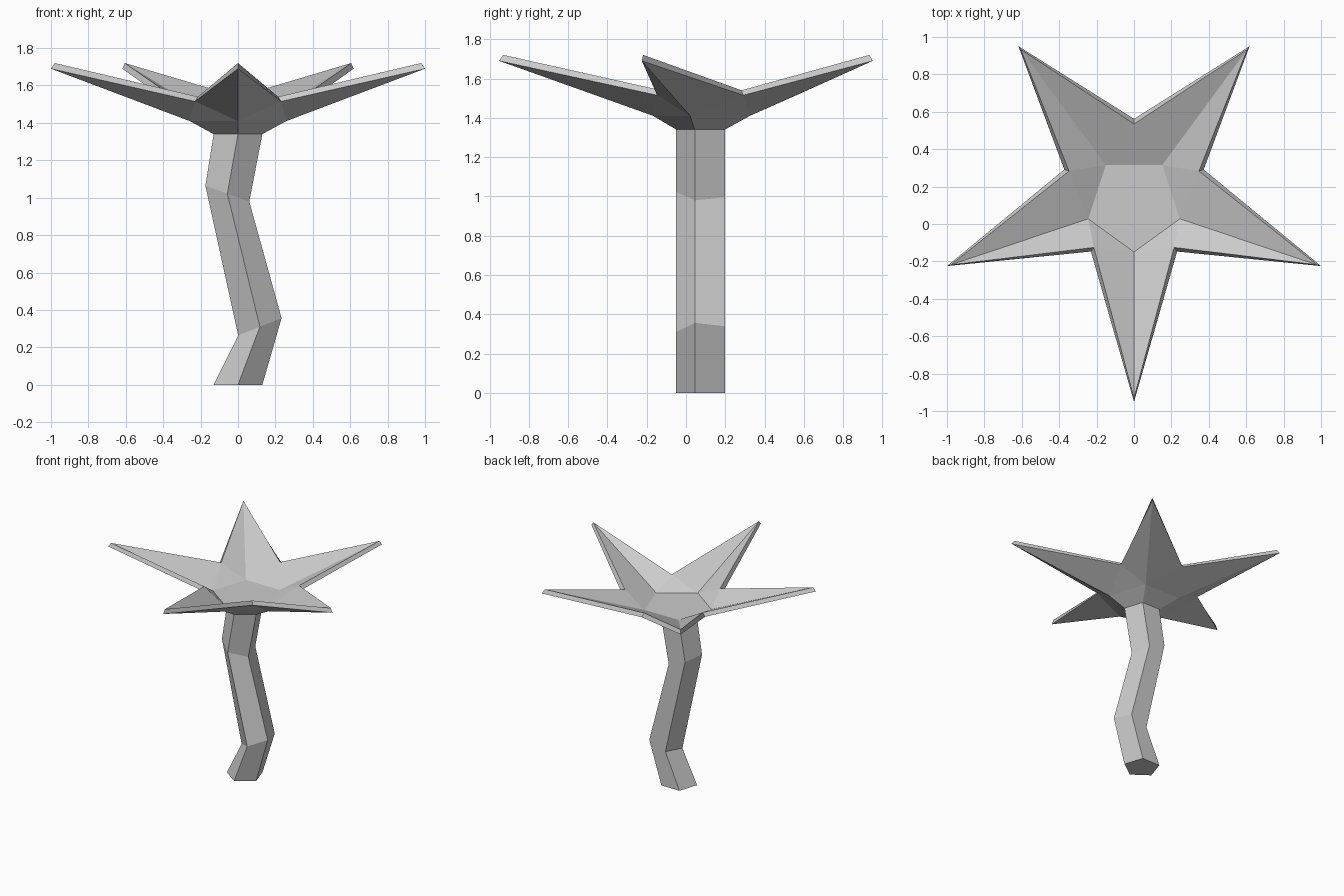
import bpy, bmesh
from math import cos, sin, radians

if "Cube" in bpy.data.objects:
    bpy.data.objects.remove(bpy.data.objects["Cube"])


def ring(bm, r, cy, z, turn=0.0, cx=0.0, sx=1.0, slope=0.0):
    """Five points around (cx, cy), the first facing the front; slope tilts the ring along x."""
    pts = []
    for i in range(5):
        a = radians(-90 + turn + 72 * i)
        x = r * sx * cos(a)
        pts.append(bm.verts.new((cx + x, cy + r * sin(a), z + slope * x)))
    return pts


def bridge(bm, a, b):
    n = len(a)
    for i in range(n):
        j = (i + 1) % n
        bm.faces.new((a[i], a[j], b[j], b[i]))


def finish(bm, name):
    bmesh.ops.recalc_face_normals(bm, faces=bm.faces[:])
    me = bpy.data.meshes.new(name)
    bm.to_mesh(me)
    bm.free()
    ob = bpy.data.objects.new(name, me)
    bpy.context.collection.objects.link(ob)
    return ob


def petals(bm, core, tips, notches):
    """Creased petals between a core pentagon and the star outline."""
    for i in range(5):
        j = (i + 1) % 5
        bm.faces.new((core[i], tips[i], notches[i]))
        bm.faces.new((core[i], notches[i], core[j]))
        bm.faces.new((core[j], notches[i], tips[j]))


# Star-shaped flower head: upper skin, thin rim, lower skin, funnel to the stem
bm = bmesh.new()
core_up = ring(bm, 0.257, 0.107, 1.44)
tips_up = ring(bm, 1.03, 0.10, 1.72)
notch_up = ring(bm, 0.365, 0.17, 1.54, turn=36)
core_lo = ring(bm, 0.272, 0.105, 1.41)
tips_lo = ring(bm, 1.0515, 0.10, 1.69)
notch_lo = ring(bm, 0.392, 0.17, 1.515, turn=36)
collar = ring(bm, 0.137, 0.087, 1.34)
bm.faces.new(core_up)
petals(bm, core_up, tips_up, notch_up)
petals(bm, core_lo, tips_lo, notch_lo)
rim_up = [v for p in zip(tips_up, notch_up) for v in p]
rim_lo = [v for p in zip(tips_lo, notch_lo) for v in p]
bridge(bm, rim_up, rim_lo)
bridge(bm, core_lo, collar)
finish(bm, "flower_head")

# Bent five-sided stem with mitred joints: (centre x, z, x scale, slope)
bm = bmesh.new()
path = [(0, 0, 1, 0), (0.117, 0.31, 0.89, 0.40),
        (-0.057, 1.022, 0.9, -0.36), (0, 1.34, 1, 0)]
rings = [ring(bm, 0.137, 0.087, z, cx=x, sx=s, slope=k) for x, z, s, k in path]
for a, b in zip(rings, rings[1:]):
    bridge(bm, a, b)
bm.faces.new(rings[0])
finish(bm, "stem")
